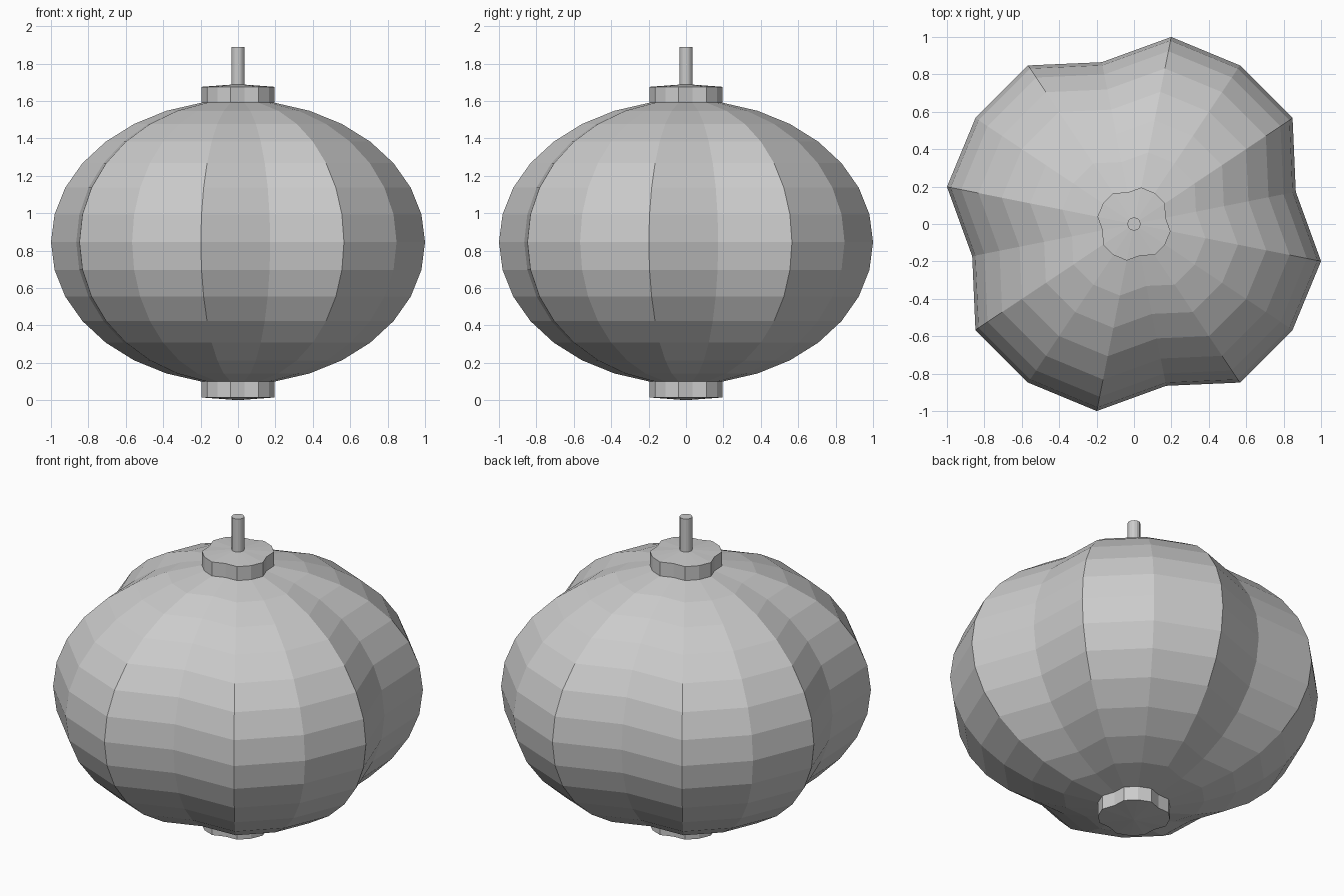
import bpy, bmesh
from math import sin, cos, pi

if "Cube" in bpy.data.objects:
    bpy.data.objects.remove(bpy.data.objects["Cube"])

SIDES, RINGS = 16, 16
R_OUT, R_DENT = 1.0196, 0.882      # ridge radius and creased radius
MID, HALF = 0.845, 0.76            # centre height and half height
CAP = 0.085                        # height of the end collars


def loft(name, rings, bottom, top):
    """Skin a list of (scale, z, radius function) rings, closed by end points."""
    bm = bmesh.new()
    loops = []
    for s, z, rad in rings:
        loop = []
        for i in range(SIDES):
            a = (i + 0.5) * 2 * pi / SIDES
            r = s * rad(i)
            loop.append(bm.verts.new((r * cos(a), r * sin(a), z)))
        loops.append(loop)
    lo, hi = bm.verts.new((0, 0, bottom)), bm.verts.new((0, 0, top))
    for i in range(SIDES):
        j = (i + 1) % SIDES
        for p, q in zip(loops, loops[1:]):
            bm.faces.new((p[i], p[j], q[j], q[i]))
        bm.faces.new((lo, loops[0][j], loops[0][i]))
        bm.faces.new((hi, loops[-1][i], loops[-1][j]))
    mesh = bpy.data.meshes.new(name)
    bm.to_mesh(mesh)
    bm.free()
    obj = bpy.data.objects.new(name, mesh)
    bpy.context.collection.objects.link(obj)
    return obj


def dented(i):
    # every fourth meridian is pulled inwards
    return R_DENT if i % 4 == 0 else R_OUT


def plain(i):
    return 1.0


# Lantern body: squashed sphere whose end fans are extruded into collars
body = []
for k in range(1, RINGS):
    t = -pi / 2 + pi * k / RINGS
    body.append((cos(t), MID + HALF * sin(t), dented))
s, z0, _ = body[0]
z1 = body[-1][1]
body = [(s, z0 - CAP, dented)] + body + [(s, z1 + CAP, dented)]
loft("lantern_body", body, MID - HALF - CAP, MID + HALF + CAP)

# Hanging rod on top
loft("hanging_rod", [(0.035, 1.66, plain), (0.035, 1.888, plain)], 1.66, 1.888)
